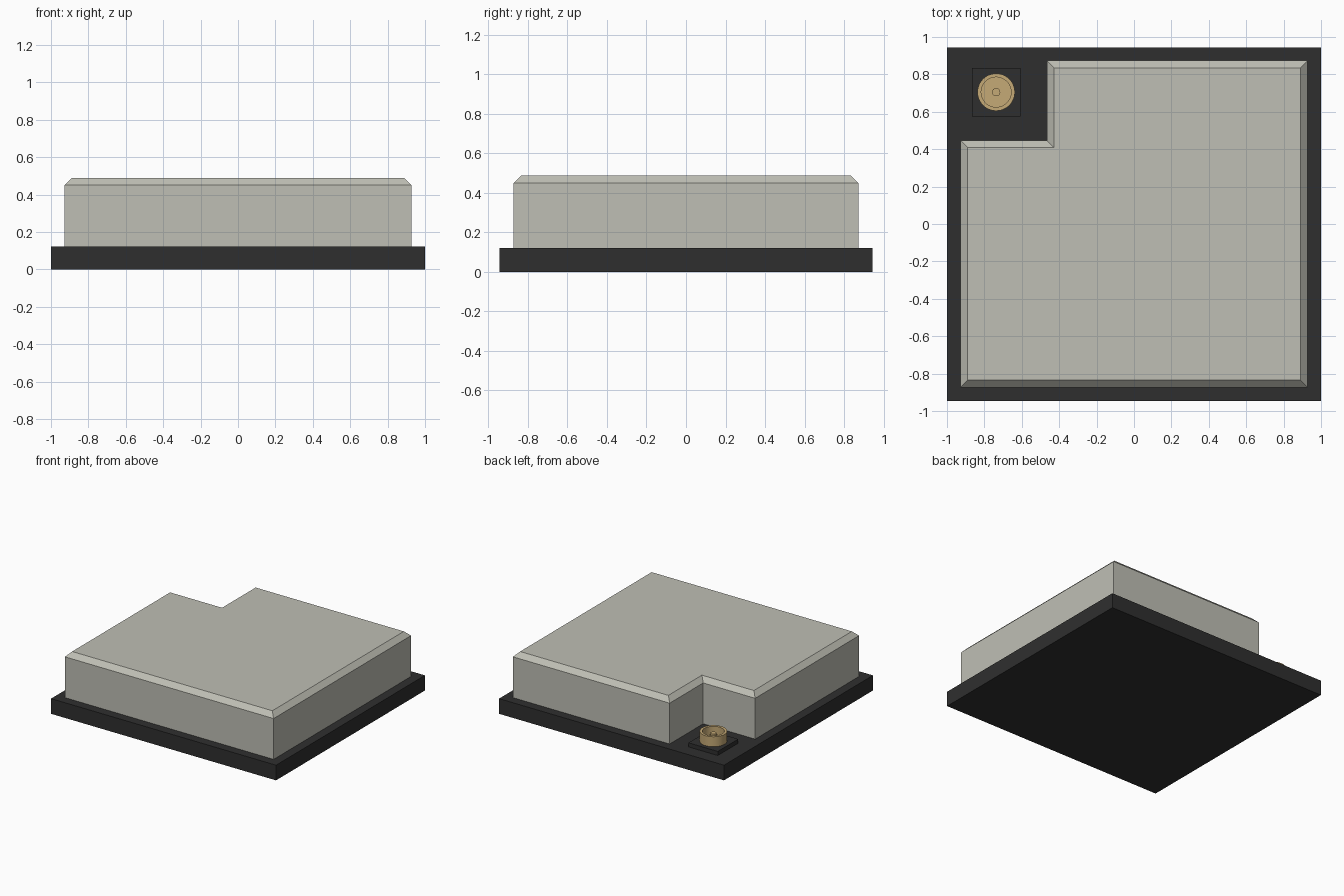
import bpy
import bmesh
import math

cube = bpy.data.objects.get("Cube")
if cube:
    bpy.data.objects.remove(cube, do_unlink=True)


def make_material(name, rgb):
    mat = bpy.data.materials.new(name)
    mat.use_nodes = True
    color = (*rgb, 1)
    mat.diffuse_color = color
    for node in mat.node_tree.nodes:
        if node.type == 'BSDF_PRINCIPLED':
            node.inputs["Base Color"].default_value = color
            node.inputs["Roughness"].default_value = 0.6
    return mat


def add_object(name, bm, mat):
    bmesh.ops.recalc_face_normals(bm, faces=bm.faces)
    mesh = bpy.data.meshes.new(name)
    bm.to_mesh(mesh)
    bm.free()
    mesh.materials.append(mat)
    obj = bpy.data.objects.new(name, mesh)
    bpy.context.collection.objects.link(obj)
    return obj


def loft(name, rings, mat):
    """Join matching (x, y) outlines at given heights into a capped solid."""
    bm = bmesh.new()
    loops = [[bm.verts.new((x, y, z)) for x, y in pts] for pts, z in rings]
    n = len(loops[0])
    for low, high in zip(loops, loops[1:]):
        for i in range(n):
            j = (i + 1) % n
            bm.faces.new((low[i], low[j], high[j], high[i]))
    bm.faces.new(loops[0][::-1])
    bm.faces.new(loops[-1])
    return add_object(name, bm, mat)


def rectangle(hx, hy, cx=0, cy=0):
    return [(cx + sx * hx, cy + sy * hy)
            for sx, sy in ((-1, -1), (1, -1), (1, 1), (-1, 1))]


def notched_outline(inset):
    """Shield outline with a square notch in the back right corner."""
    x, y = 0.928 - inset, 0.873 - inset
    nx, ny = -0.466 + inset, 0.447 - inset
    return [(-x, -y), (x, -y), (x, y), (nx, y), (nx, ny), (-x, ny)]


def circle(r, cx, cy, n=48):
    return [(cx + r * math.cos(math.tau * i / n),
             cy + r * math.sin(math.tau * i / n)) for i in range(n)]


dark = make_material("dark board", (0.028, 0.028, 0.028))
metal = make_material("shield metal", (0.52, 0.52, 0.46))
gold = make_material("contact gold", (0.56, 0.40, 0.18))

BOARD_TOP = 0.122
SHIELD_TOP = 0.488
CHAMFER = 0.038
PAD_TOP = 0.155
CX, CY = -0.737, 0.705

# Board and chamfered shield can
board = rectangle(1, 0.945)
loft("board", [(board, 0), (board, BOARD_TOP)], dark)
loft("shield_can", [(notched_outline(0), BOARD_TOP),
                    (notched_outline(0), SHIELD_TOP - CHAMFER),
                    (notched_outline(CHAMFER), SHIELD_TOP)], metal)

# Antenna connector: pad, hollow cup and centre pin
pad = rectangle(0.13, 0.13, CX, CY)
loft("connector_pad", [(pad, BOARD_TOP), (pad, PAD_TOP)], dark)

rim = PAD_TOP + 0.08
floor = PAD_TOP + 0.015
outer, inner, pin = (circle(r, CX, CY) for r in (0.1, 0.08, 0.022))
cup = loft("connector_cup", [(outer, PAD_TOP), (outer, rim),
                             (inner, rim), (inner, floor)], gold)
centre_pin = loft("connector_pin", [(pin, floor), (pin, rim - 0.015)], gold)

for obj in (cup, centre_pin):
    bpy.ops.object.select_all(action='DESELECT')
    obj.select_set(True)
    bpy.context.view_layer.objects.active = obj
    bpy.ops.object.shade_smooth_by_angle(angle=math.radians(35))
